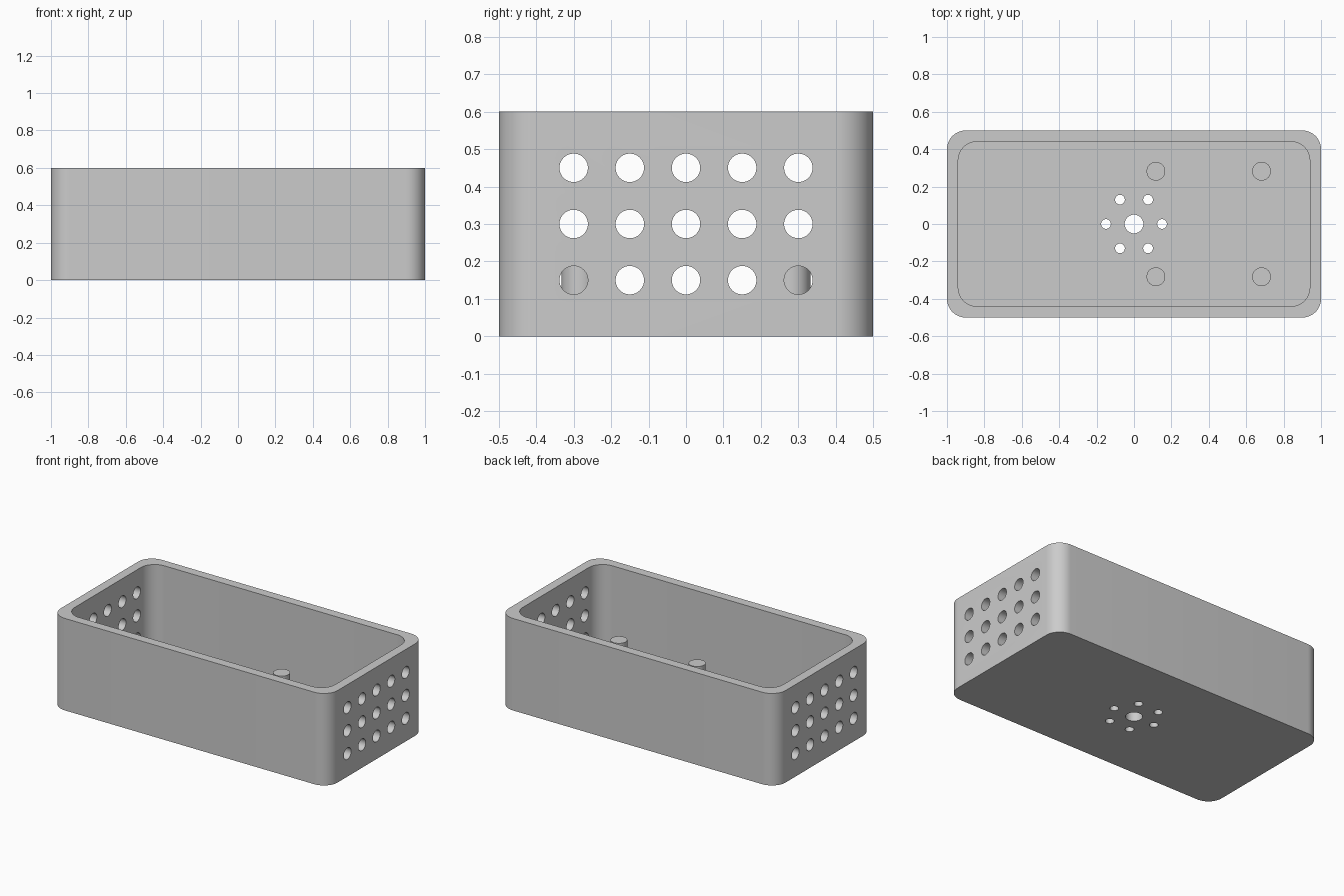
import bpy, bmesh, math
from mathutils import Matrix, Vector

if "Cube" in bpy.data.objects:
    bpy.data.objects.remove(bpy.data.objects["Cube"])

LENGTH, WIDTH, HEIGHT = 2.0, 1.0, 0.6
WALL, FLOOR, CORNER = 0.06, 0.06, 0.1

grey = bpy.data.materials.new("light grey")
grey.use_nodes = True
grey.diffuse_color = (0.6, 0.6, 0.6, 1)
grey.node_tree.nodes["Principled BSDF"].inputs["Base Color"].default_value = (0.6, 0.6, 0.6, 1)


def finish(bm, name):
    bmesh.ops.recalc_face_normals(bm, faces=bm.faces)
    mesh = bpy.data.meshes.new(name)
    bm.to_mesh(mesh)
    bm.free()
    mesh.materials.append(grey)
    obj = bpy.data.objects.new(name, mesh)
    bpy.context.collection.objects.link(obj)
    return obj


def rounded_block(name, sx, sy, z0, z1):
    """Box with rounded vertical edges."""
    bm = bmesh.new()
    bmesh.ops.create_cube(bm, size=1, matrix=Matrix.Translation((0, 0, (z0 + z1) / 2))
                          @ Matrix.Diagonal((sx, sy, z1 - z0, 1)))
    upright = [e for e in bm.edges if abs(e.verts[0].co.z - e.verts[1].co.z) > 0.01]
    bmesh.ops.bevel(bm, geom=upright, offset=CORNER, segments=12, profile=0.5, affect='EDGES')
    return finish(bm, name)


def add_cylinder(bm, centre, radius, depth, along_x=False):
    turn = Matrix.Rotation(math.pi / 2, 4, 'Y') if along_x else Matrix()
    bmesh.ops.create_cone(bm, cap_ends=True, segments=40, radius1=radius, radius2=radius,
                          depth=depth, matrix=Matrix.Translation(centre) @ turn)


def cut(target, cutter):
    mod = target.modifiers.new("cut", 'BOOLEAN')
    mod.operation, mod.solver, mod.object = 'DIFFERENCE', 'EXACT', cutter
    bpy.context.view_layer.objects.active = target
    bpy.ops.object.modifier_apply(modifier=mod.name)
    bpy.data.objects.remove(cutter)


def smooth(obj):
    bpy.ops.object.select_all(action='DESELECT')
    obj.select_set(True)
    bpy.context.view_layer.objects.active = obj
    bpy.ops.object.shade_smooth_by_angle(angle=math.radians(30))


# Open tray
tray = rounded_block("tray", LENGTH, WIDTH, 0, HEIGHT)
cut(tray, rounded_block("cavity_cutter", LENGTH - 2 * WALL, WIDTH - 2 * WALL, FLOOR, HEIGHT + 0.2))

# Vent holes in both end walls, and the ring of holes in the floor
holes = bmesh.new()
for side in (-1, 1):
    for col in range(-2, 3):
        for row in range(1, 4):
            add_cylinder(holes, Vector((side, col * 0.15, row * 0.15)), 0.038, 0.3, True)
add_cylinder(holes, Vector((0, 0, 0)), 0.05, 0.3)
for i in range(6):
    a = i * math.pi / 3
    add_cylinder(holes, Vector((0.15 * math.cos(a), 0.15 * math.sin(a), 0)), 0.026, 0.3)
cut(tray, finish(holes, "hole_cutter"))
smooth(tray)

# Mounting posts on the floor
for x_name, x in (("inner", 0.117), ("outer", 0.682)):
    for y_name, y in (("front", -0.282), ("back", 0.282)):
        bm = bmesh.new()
        top, base = 0.22, FLOOR - 0.01
        add_cylinder(bm, Vector((x, y, (top + base) / 2)), 0.05, top - base)
        smooth(finish(bm, f"{x_name}_{y_name}_post"))
